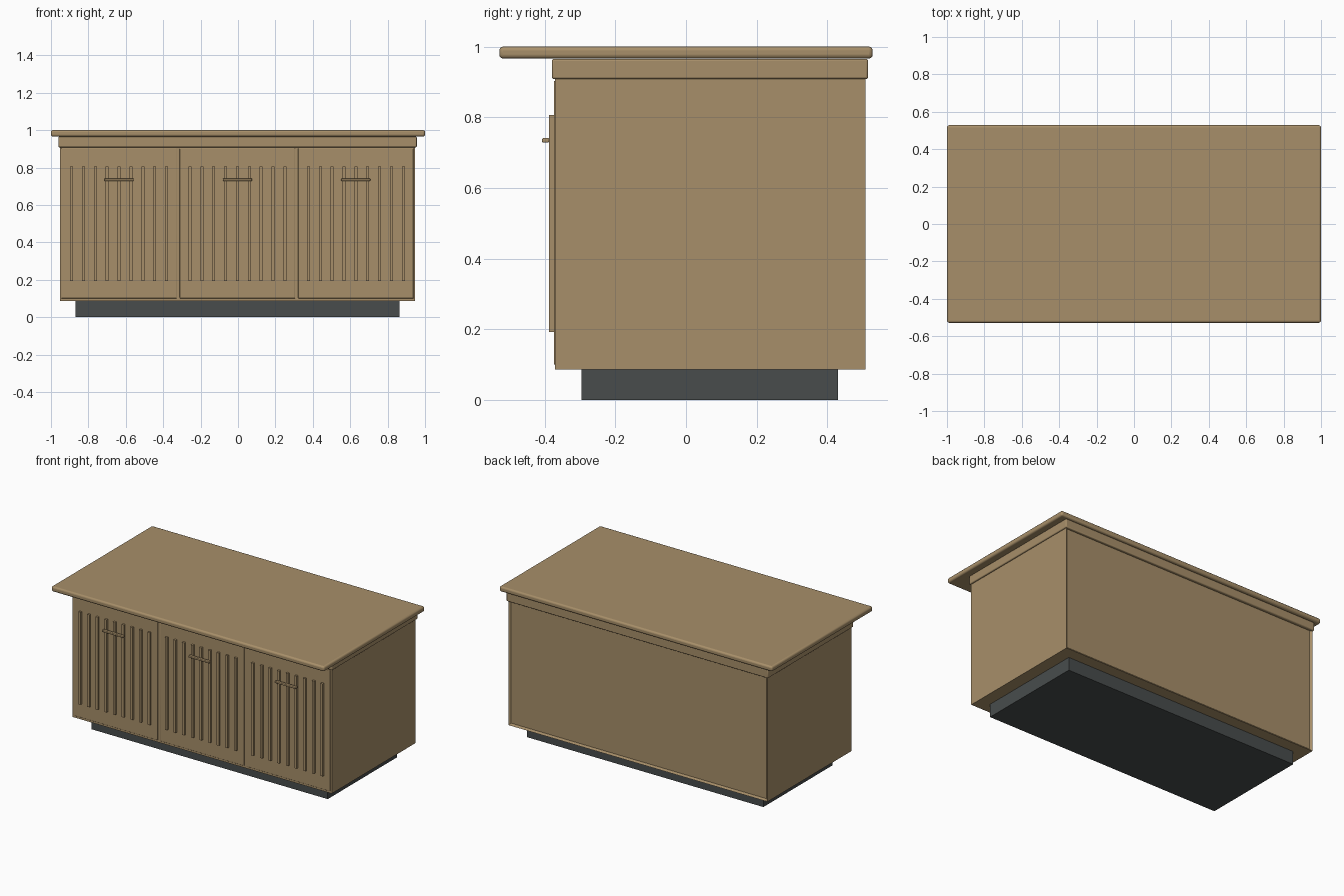
import bpy
import bmesh

default = bpy.data.objects.get("Cube")
if default:
    bpy.data.objects.remove(default, do_unlink=True)


def make_material(name, rgb):
    mat = bpy.data.materials.new(name)
    mat.use_nodes = True
    mat.diffuse_color = (*rgb, 1)
    bsdf = mat.node_tree.nodes["Principled BSDF"]
    bsdf.inputs["Base Color"].default_value = (*rgb, 1)
    bsdf.inputs["Roughness"].default_value = 0.7
    return mat


wood = make_material("light oak", (0.39, 0.275, 0.142))
dark = make_material("dark grey", (0.065, 0.073, 0.073))


def box(name, xs, ys, zs, mat=wood, bevel=0.0):
    """Box between the given limits, with optional rounded edges."""
    spans = (xs, ys, zs)
    bpy.ops.mesh.primitive_cube_add(size=1, location=[sum(s) / 2 for s in spans])
    obj = bpy.context.object
    obj.name = name
    obj.scale = [s[1] - s[0] for s in spans]
    bpy.ops.object.transform_apply(location=False, rotation=False, scale=True)
    obj.data.materials.append(mat)
    if bevel:
        mod = obj.modifiers.new("rounded_edges", "BEVEL")
        mod.width = bevel
        mod.segments = 3
        bpy.ops.object.shade_smooth_by_angle()
    return obj


CENTRE = -0.003
UNIT = 0.633

# Plinth, carcass, apron and worktop
box("plinth", (-0.868, 0.864), (-0.295, 0.43), (0, 0.09), dark)
carcass = box("carcass", (-0.952, 0.946), (-0.37, 0.507), (0.087, 0.935))
box("apron", (-0.961, 0.956), (-0.379, 0.515), (0.908, 0.965), bevel=0.006)
box("worktop", (-1, 1), (-0.528, 0.528), (0.966, 1), bevel=0.011)

# Recessed back panel
bm = bmesh.new()
bm.from_mesh(carcass.data)
back = [f for f in bm.faces if f.normal.y > 0.9]
bmesh.ops.inset_region(bm, faces=back, thickness=0.018, depth=-0.01)
bm.to_mesh(carcass.data)
bm.free()

# Three doors, each with nine raised slats and a bar handle
for number, side in enumerate((-1, 0, 1), 1):
    x = CENTRE + side * UNIT
    half = UNIT / 2 - 0.008
    box(f"door_{number}", (x - half, x + half), (-0.374, -0.36), (0.1, 0.903), bevel=0.004)
    for i in range(9):
        sx = x + (i - 4) * 0.0634
        box(f"door_{number}_slat_{i + 1}", (sx - 0.008, sx + 0.008), (-0.388, -0.37), (0.193, 0.806))
    box(f"handle_{number}", (x - 0.078, x + 0.078), (-0.407, -0.387), (0.728, 0.741), bevel=0.004)
